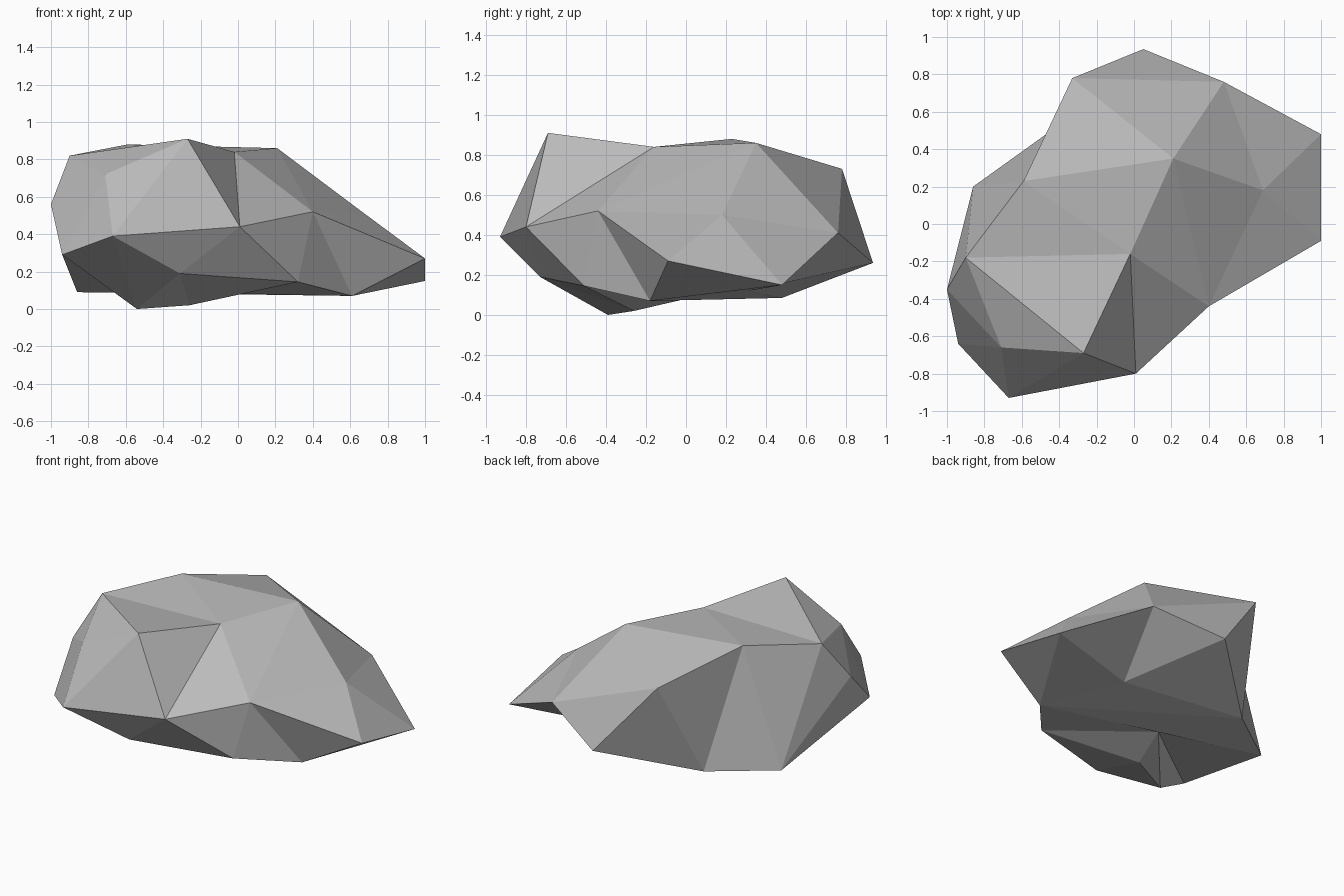
import bpy
import bmesh

# Remove the default cube only
default_cube = bpy.data.objects.get("Cube")
if default_cube:
    bpy.data.objects.remove(default_cube, do_unlink=True)


def flat_material(name, value):
    """Plain grey material, the same in the viewport and in a render."""
    material = bpy.data.materials.new(name)
    material.use_nodes = True
    colour = (value, value, value, 1.0)
    material.diffuse_color = colour
    shader = material.node_tree.nodes["Principled BSDF"]
    shader.inputs["Base Color"].default_value = colour
    shader.inputs["Roughness"].default_value = 0.9
    return material


# Corner points of the boulder, grouped from the crown down to the underside
crown = {
    "A": (-.27, -.69, .91), "F": (-.90, -.18, .82), "G": (-.02, -.16, .84),
    "H": (-.71, -.66, .72), "I": (-.59, .23, .88), "J": (.21, .35, .86),
    "L": (-.33, .78, .73),
}
waist = {
    "B": (.01, -.80, .44), "C": (-.67, -.93, .39), "D": (-.94, -.64, .29),
    "E": (-1, -.35, .56), "K": (.48, .76, .41), "M": (.05, .935, .26),
    "N": (.69, .18, .50), "O": (1, .48, .15), "P": (1, -.09, .27),
    "Q": (.40, -.44, .52),
}
foot = {
    "R": (-.47, .48, .085), "S": (-.86, .20, .09), "T": (-.31, -.73, .19),
    "U": (.32, -.51, .145), "V": (.61, -.18, .07), "W": (-.54, -.39, 0),
    "X": (-.26, -.26, .02),
}
hollows = {"Y": (-.18, .02, .085), "Z": (.34, .31, .12)}

# Facets are fanned from a hub corner across the corners around it
fans = [
    ("A", "GFHCBG"),   # front peak
    ("J", "ILKNQGI"),  # back peak
    ("I", "GFSR"),     # back ridge
    ("L", "IRMK"),     # back shoulder
    ("E", "DHFSD"),    # side bulge
    ("Q", "GBUVPN"),   # front slope
    ("O", "KNPV"),     # pointed end
    ("T", "CBUXWC"),   # front undercut
    ("C", "WDH"),      # front corner
    ("R", "SV"),       # base
    ("Y", "WDSVUXW"),  # front hollow underneath
    ("Z", "RMKOVR"),   # back hollow underneath
]

# Build the boulder
bm = bmesh.new()
corners = {}
for group in (crown, waist, foot, hollows):
    for key, position in group.items():
        corners[key] = bm.verts.new(position)
for hub, rim in fans:
    for first, second in zip(rim, rim[1:]):
        bm.faces.new((corners[hub], corners[first], corners[second]))
bmesh.ops.recalc_face_normals(bm, faces=bm.faces[:])

mesh = bpy.data.meshes.new("boulder")
bm.to_mesh(mesh)
bm.free()
mesh.materials.append(flat_material("stone grey", 0.5))
boulder = bpy.data.objects.new("boulder", mesh)
bpy.context.scene.collection.objects.link(boulder)
